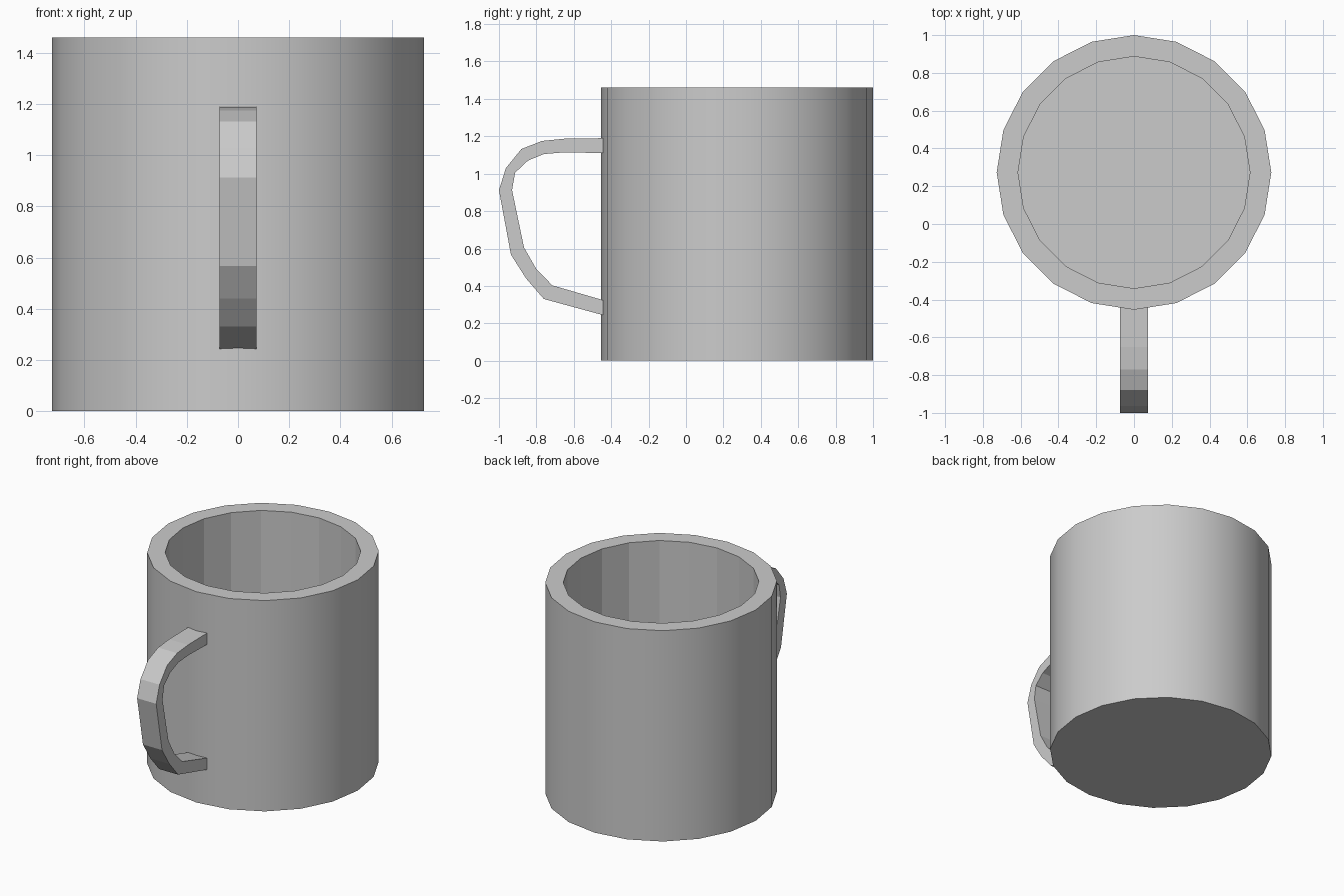
import bpy, bmesh, math

if "Cube" in bpy.data.objects:
    bpy.data.objects.remove(bpy.data.objects["Cube"])

SIDES = 20
CY = 0.273
R_OUT, R_IN = 0.727, 0.614
HEIGHT, FLOOR = 1.46, 0.11


def make_object(name, bm):
    bmesh.ops.recalc_face_normals(bm, faces=bm.faces)
    mesh = bpy.data.meshes.new(name)
    bm.to_mesh(mesh)
    bm.free()
    obj = bpy.data.objects.new(name, mesh)
    bpy.context.collection.objects.link(obj)
    return obj


def ring(bm, radius, z):
    return [bm.verts.new((radius * math.cos(2 * math.pi * i / SIDES),
                          CY + radius * math.sin(2 * math.pi * i / SIDES), z))
            for i in range(SIDES)]


def bridge(bm, a, b, smooth=False):
    for i in range(len(a)):
        j = (i + 1) % len(a)
        bm.faces.new((a[i], a[j], b[j], b[i])).smooth = smooth


# Cup body: smooth outer wall, flat rim, faceted inner wall and floor
bm = bmesh.new()
rings = [ring(bm, R_OUT, 0), ring(bm, R_OUT, HEIGHT),
         ring(bm, R_IN, HEIGHT), ring(bm, R_IN, FLOOR)]
for k in range(3):
    bridge(bm, rings[k], rings[k + 1], smooth=(k == 0))
bm.faces.new(rings[0])
bm.faces.new(rings[3])
for e in bm.edges:
    if len(e.link_faces) == 2 and e.calc_face_angle() > math.radians(30):
        e.smooth = False
make_object("cup_body", bm)

# Handle: paired outer / inner side profile (y, z) swept across its width
outer = [(-0.43, 1.19), (-0.65, 1.187), (-0.77, 1.175), (-0.88, 1.132), (-0.963, 1.03),
         (-1.0, 0.912), (-0.936, 0.567), (-0.855, 0.44), (-0.76, 0.33), (-0.43, 0.24)]
inner = [(-0.43, 1.11), (-0.65, 1.114), (-0.76, 1.105), (-0.845, 1.07), (-0.914, 1.005),
         (-0.93, 0.912), (-0.866, 0.605), (-0.80, 0.49), (-0.715, 0.403), (-0.43, 0.32)]
HALF = 0.073
bm = bmesh.new()
sections = [[bm.verts.new(p) for p in ((-HALF, *o), (HALF, *o), (HALF, *i), (-HALF, *i))]
            for o, i in zip(outer, inner)]
for a, b in zip(sections, sections[1:]):
    bridge(bm, a, b)
bm.faces.new(sections[0])
bm.faces.new(sections[-1])
make_object("handle", bm)
